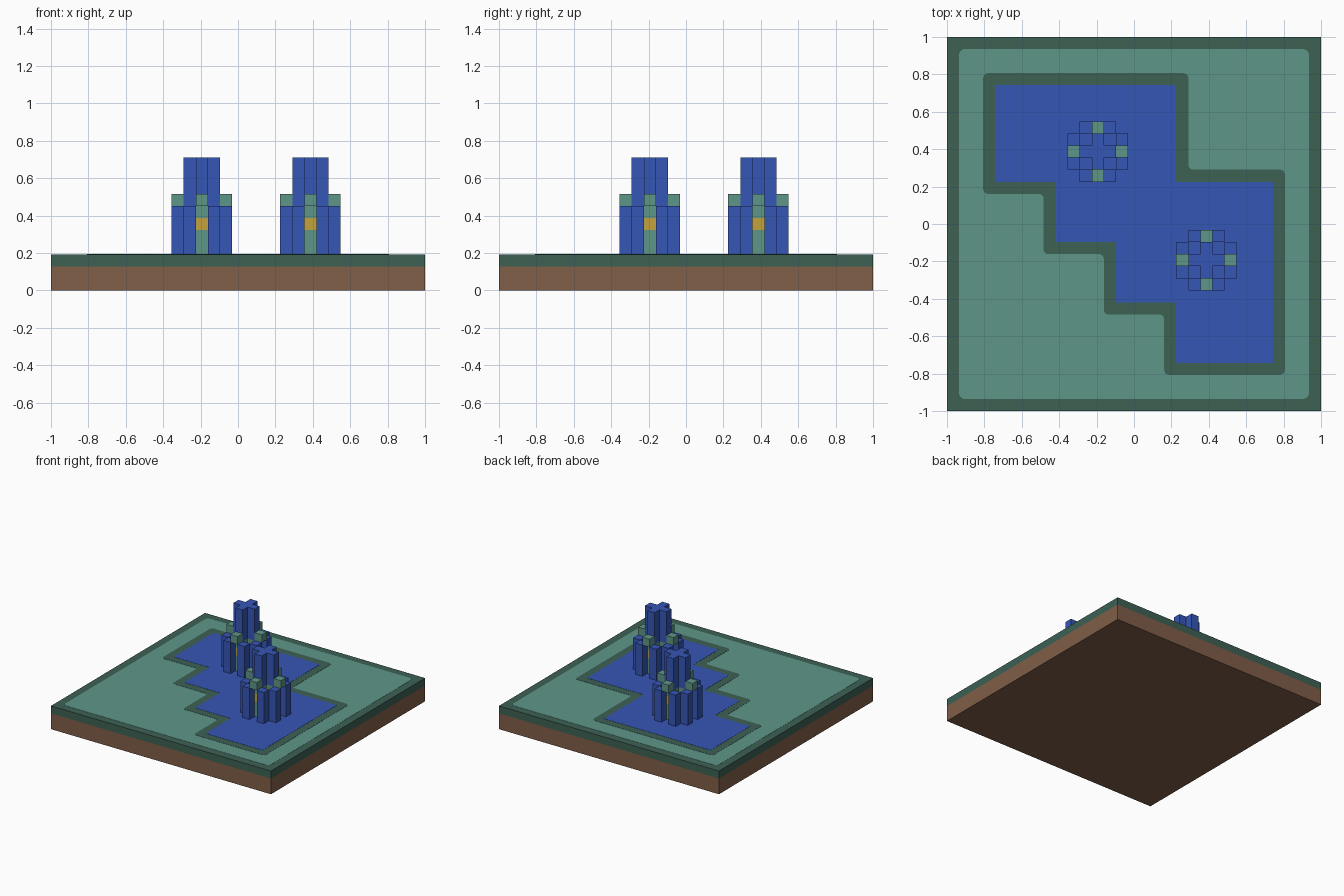
import bpy
import bmesh
import math
from mathutils import Vector

U = 2 / 31  # size of one block

cube = bpy.data.objects.get("Cube")
if cube:
    bpy.data.objects.remove(cube, do_unlink=True)


def material(name, rgb):
    """Flat colour given as 0-255 display values."""
    lin = [((c / 255 + 0.055) / 1.055) ** 2.4 for c in rgb] + [1]
    m = bpy.data.materials.new(name)
    m.use_nodes = True
    m.diffuse_color = lin
    bsdf = m.node_tree.nodes["Principled BSDF"]
    bsdf.inputs["Base Color"].default_value = lin
    bsdf.inputs["Roughness"].default_value = 0.9
    return m


BROWN = material("earth brown", (128, 94, 72))
DARK = material("dark green", (61, 97, 84))
LIGHT = material("light green", (95, 150, 136))
BLUE = material("water blue", (53, 86, 181))
GOLD = material("gold", (196, 164, 62))


def prism(name, outline, z0, z1, mat):
    """Extrude a flat outline, all measured in blocks."""
    bm = bmesh.new()
    base = bm.faces.new([bm.verts.new((x * U, y * U, z0 * U)) for x, y in outline])
    top = bmesh.ops.extrude_face_region(bm, geom=[base])["geom"]
    verts = [v for v in top if isinstance(v, bmesh.types.BMVert)]
    bmesh.ops.translate(bm, verts=verts, vec=(0, 0, (z1 - z0) * U))
    bmesh.ops.recalc_face_normals(bm, faces=bm.faces)
    mesh = bpy.data.meshes.new(name)
    bm.to_mesh(mesh)
    bm.free()
    mesh.materials.append(mat)
    obj = bpy.data.objects.new(name, mesh)
    bpy.context.collection.objects.link(obj)
    return obj


def square(x, y, half):
    return [(x - half, y + half), (x + half, y + half),
            (x + half, y - half), (x - half, y - half)]


def corners(outline):
    """Each corner with the directions of its edges in and out."""
    pts = [Vector(p) for p in outline]
    for i, p in enumerate(pts):
        yield p, (p - pts[i - 1]).normalized(), (pts[(i + 1) % len(pts)] - p).normalized()


def grow(outline, d):
    """Offset a clockwise right-angled outline outwards."""
    return [p + d * (Vector((-a.y, a.x)) + Vector((-b.y, b.x)))
            for p, a, b in corners(outline)]


def rounded(outline, r, steps=5):
    """Replace right-angled corners with quarter arcs."""
    out = []
    for p, a, b in corners(outline):
        centre = p - a * r + b * r
        for k in range(steps + 1):
            t = math.pi / 2 * k / steps
            out.append(centre - b * r * math.cos(t) + a * r * math.sin(t))
    return out


# Ground slab: earth below, dark turf edge above
prism("earth_base", square(0, 0, 15.5), 0, 2, BROWN)
prism("turf_edge", square(0, 0, 15.5), 2, 2.96, DARK)

# Lawn, bank and stepped pond as thin plates
pond = [(-11.5, 11.5), (3.5, 11.5), (3.5, 3.5), (11.5, 3.5),
        (11.5, -11.5), (3.5, -11.5), (3.5, -6.5), (-1.5, -6.5),
        (-1.5, -1.5), (-6.5, -1.5), (-6.5, 3.5), (-11.5, 3.5)]
prism("lawn", rounded(square(0, 0, 14.5), 0.5), 2.94, 2.98, LIGHT)
prism("pond_bank", rounded(grow(pond, 1), 0.4), 2.94, 3.0, DARK)
prism("pond_water", pond, 2.94, 3.02, BLUE)


def cross(cx, cy):
    """Clockwise plus shape three blocks wide."""
    arm = [(-0.5, 0.5), (-0.5, 1.5), (0.5, 1.5)]
    pts = []
    for _ in range(4):
        pts += arm
        arm = [(y, -x) for x, y in arm]
    return [(cx + x, cy + y) for x, y in pts]


def fountain(label, cx, cy):
    # Central stem with a gold band, and the water jet above
    for part, z0, z1, mat in (("stem_lower", 3, 5, LIGHT), ("stem_band", 5, 6, GOLD),
                              ("stem_upper", 6, 7, LIGHT), ("water_jet", 7, 11, BLUE)):
        prism(f"{label}_{part}", cross(cx, cy), z0, z1, mat)
    # Four spouts, each with a falling stream on both sides
    dx, dy = 0, -1
    for i in range(4):
        sx, sy = cx + 2 * dx, cy + 2 * dy
        prism(f"{label}_spout_{i + 1}", square(sx, sy, 0.5), 7, 8, LIGHT)
        for side, s in (("a", 1), ("b", -1)):
            prism(f"{label}_stream_{i + 1}{side}",
                  square(sx - s * dy, sy + s * dx, 0.5), 3, 7, BLUE)
        dx, dy = -dy, dx


fountain("back_fountain", -3, 6)
fountain("front_fountain", 6, -3)
